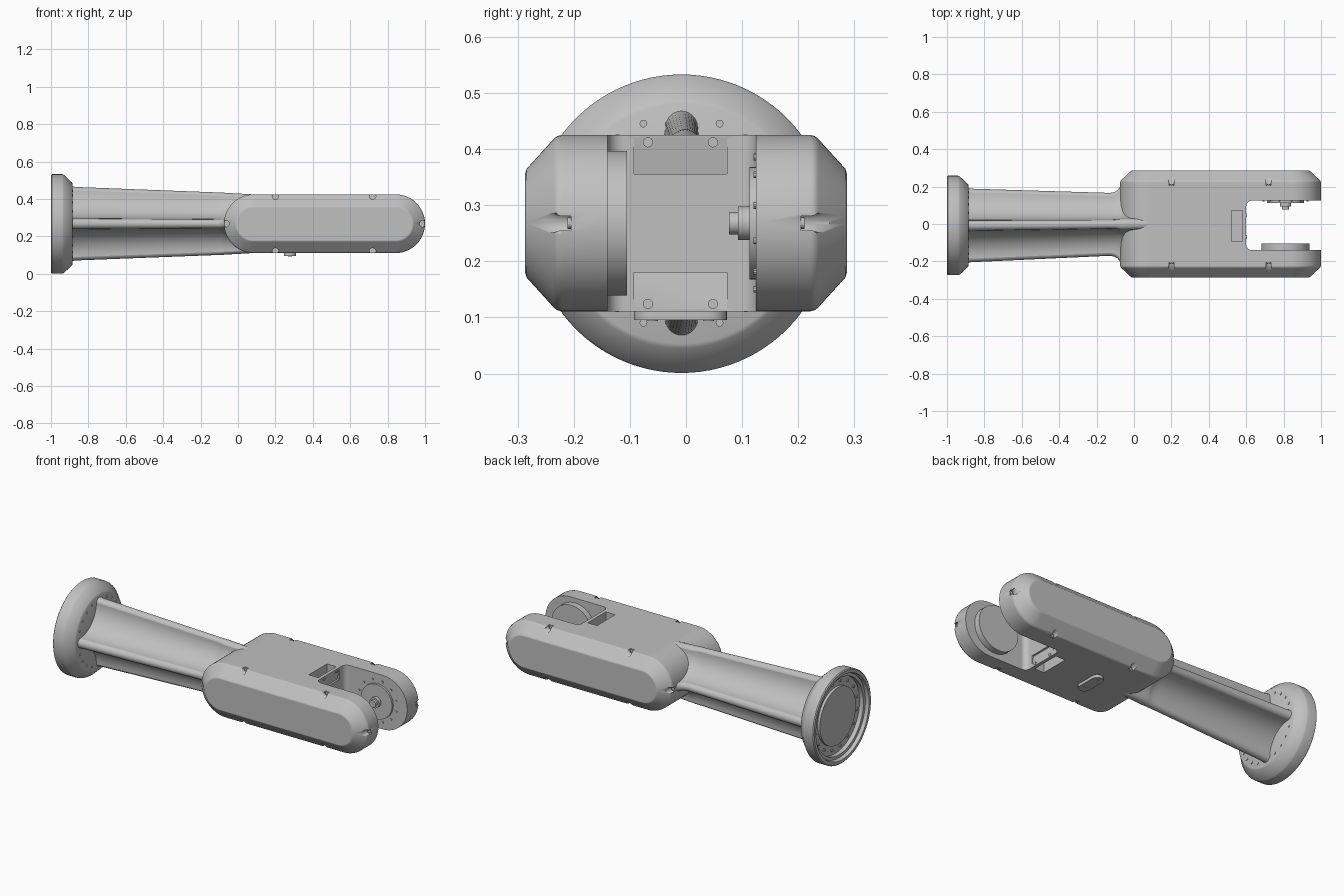
import bpy, bmesh, math
from math import sin, cos, pi
from mathutils import Matrix, Vector

cube = bpy.data.objects.get("Cube")
if cube:
    bpy.data.objects.remove(cube)

CZ = 0.268      # height of the arm axis
FY = -0.008     # sideways offset of the flange axis
HINGE = 0.81    # x of the fork hinge


def material(name, value):
    m = bpy.data.materials.new(name)
    m.use_nodes = True
    colour = (value, value, value, 1)
    m.diffuse_color = colour
    m.node_tree.nodes["Principled BSDF"].inputs["Base Color"].default_value = colour
    return m


grey = material("machine grey", 0.53)


def smooth(ob, angle=30):
    bpy.ops.object.select_all(action='DESELECT')
    ob.select_set(True)
    bpy.context.view_layer.objects.active = ob
    bpy.ops.object.shade_smooth_by_angle(angle=math.radians(angle))


def finish(name, bm):
    bmesh.ops.recalc_face_normals(bm, faces=bm.faces)
    me = bpy.data.meshes.new(name)
    bm.to_mesh(me)
    bm.free()
    ob = bpy.data.objects.new(name, me)
    bpy.context.collection.objects.link(ob)
    me.materials.append(grey)
    smooth(ob)
    return ob


def loft(bm, rings):
    """Skin a list of closed point loops and cap both ends."""
    loops = [[bm.verts.new(p) for p in ring] for ring in rings]
    n = len(loops[0])
    for a, b in zip(loops, loops[1:]):
        for i in range(n):
            j = (i + 1) % n
            bm.faces.new((a[i], a[j], b[j], b[i]))
    bm.faces.new(loops[0])
    bm.faces.new(loops[-1])


def add_cylinder(bm, start, end, r, segments=24):
    start, end = Vector(start), Vector(end)
    d = end - start
    rot = Vector((0, 0, 1)).rotation_difference(d).to_matrix().to_4x4()
    bmesh.ops.create_cone(bm, cap_ends=True, segments=segments, radius1=r, radius2=r,
                          depth=d.length, matrix=Matrix.Translation((start + end) / 2) @ rot)


def add_box(bm, lo, hi):
    lo, hi = Vector(lo), Vector(hi)
    m = Matrix.Translation((lo + hi) / 2) @ Matrix.Diagonal((*(hi - lo), 1))
    bmesh.ops.create_cube(bm, size=1, matrix=m)


def capsule(x0, x1, r, n=24):
    """Outline of a bar with round ends."""
    pts = [(x1 + r * sin(pi * i / n), r * cos(pi * i / n)) for i in range(n + 1)]
    return pts + [(x0 - r * sin(pi * i / n), -r * cos(pi * i / n)) for i in range(n + 1)]


def cut(ob, bm):
    cutter = finish("cutter", bm)
    mod = ob.modifiers.new("cut", 'BOOLEAN')
    mod.operation, mod.solver, mod.object = 'DIFFERENCE', 'EXACT', cutter
    smooth(ob)
    bpy.ops.object.modifier_apply(modifier=mod.name)
    bpy.data.objects.remove(cutter)


# Fork body: round-ended bar with chamfered, softened rims
half = [(0.287, 0.07), (0.284, 0.06), (0.236, 0.007), (0.23, 0.002), (0.222, 0)]
section = [(-y, i) for y, i in half] + [(y, i) for y, i in reversed(half)]
bm = bmesh.new()
loft(bm, [[(x, y, CZ + z) for x, z in capsule(0.082, 0.843, 0.157 - inset)]
          for y, inset in section])
body = finish("fork_body", bm)

# Open slot between the fork arms
bm = bmesh.new()
add_box(bm, (0.6, -0.14, -0.1), (1.2, 0.125, 0.7))
edges = [e for e in bm.edges if all(v.co.x < 0.7 for v in e.verts)
         and abs(e.verts[0].co.z - e.verts[1].co.z) > 0.1]
bmesh.ops.bevel(bm, geom=edges, offset=0.03, segments=6, affect='EDGES', profile=0.5)
cut(body, bm)

# Pockets behind the slot wall, and the slightly tilted wall plates in front of them
tilted = [(0.601, 0.157), (0.589, 0.088), (0.62, 0.088), (0.62, 0.157)]
for s in (1, -1):
    bm = bmesh.new()
    z0, z1 = sorted((CZ + s * 0.088, CZ + s * 0.25))
    add_box(bm, (0.52, -0.093, z0), (0.58, 0.073, z1))
    cut(body, bm)
    bm = bmesh.new()
    loft(bm, [[(x, y, CZ + s * z) for x, z in tilted] for y in (-0.093, 0.073)])
    cut(body, bm)

# Screw pockets around both rims, each with a screw
seats = [(x, CZ + s * 0.147) for x in (0.2, 0.72) for s in (1, -1)]
seats += [(-0.063, CZ), (0.988, CZ)]
pockets, screws = bmesh.new(), bmesh.new()
for x, z in seats:
    for s in (1, -1):
        add_cylinder(pockets, (x, s * 0.205, z), (x, s * 0.32, z), 0.017)
        add_cylinder(screws, (x, s * 0.2, z), (x, s * 0.211, z), 0.01, 12)
cut(body, pockets)
finish("rim_screws", screws)

# Keep the large faces of the cut body evenly shaded
even = body.modifiers.new("even shading", 'WEIGHTED_NORMAL')
even.weight = 100
even.keep_sharp = True

# Screws in the wall plates
bm = bmesh.new()
for s in (1, -1):
    for y in (-0.068, 0.048):
        add_cylinder(bm, (0.59, y, CZ + s * 0.144), (0.603, y, CZ + s * 0.144), 0.009, 16)
finish("wall_screws", bm)

# Hinge: drive disc on one arm, bearing plate and stub on the other
bm = bmesh.new()
add_cylinder(bm, (HINGE, -0.15, CZ), (HINGE, -0.105, CZ), 0.129, 64)
finish("drive_disc", bm)

bm = bmesh.new()
for y0, y1, r in ((0.113, 0.13, 0.1), (0.093, 0.12, 0.03), (0.077, 0.1, 0.02)):
    add_cylinder(bm, (HINGE, y0, CZ), (HINGE, y1, CZ), r, 48)
finish("bearing_stub", bm)

bm = bmesh.new()
for k in range(12):
    a = 2 * pi * (k + 0.5) / 12
    x, z = HINGE + 0.122 * cos(a), CZ + 0.122 * sin(a)
    add_cylinder(bm, (x, 0.12, z), (x, 0.13, z), 0.006, 10)
finish("bearing_screws", bm)

# Cover plate under the body
bm = bmesh.new()
outline = capsule(-0.06, 0.04, 0.033, 12)
loft(bm, [[(0.278 + v, u, z) for u, v in outline] for z in (0.095, 0.12)])
for y in (-0.06, 0.04):
    add_cylinder(bm, (0.278, y, 0.0935), (0.278, y, 0.1), 0.01, 12)
finish("under_plate", bm)


def star(x, size, widen=1.0):
    """Cross-section with four rounded ridges joined by concave arcs."""
    quarter = []
    for i in range(-6, 7):                      # rounded ridge tip
        a = pi / 2 * i / 7
        quarter.append((0.169 + 0.028 * cos(a), 0.028 * sin(a)))
    for i in range(17):                         # hollow between two ridges
        a = -pi / 2 - pi / 2 * i / 16
        quarter.append((0.178 + 0.15 * cos(a), 0.178 + 0.15 * sin(a)))
    ring = []
    for k in range(4):
        c, s = round(cos(k * pi / 2)), round(sin(k * pi / 2))
        ring += [(x, FY * min(1, 0.1 - x) + size * widen * (u * c - v * s),
                  CZ + size * (u * s + v * c)) for u, v in quarter]
    return ring


# Tapered ridged tube, flaring sideways where it meets the body
bm = bmesh.new()
loft(bm, [star(-0.9, 1.03), star(-0.88, 1.01), star(-0.87, 0.998), star(-0.5, 0.925),
          star(-0.13, 0.853), star(-0.105, 0.85, 1.03), star(-0.088, 0.846, 1.09),
          star(-0.078, 0.843, 1.18), star(-0.07, 0.84, 1.25), star(0.1, 0.79, 1.2)])
finish("ridged_tube", bm)

# Turned flange with a stepped recess in its back
profile = [(-0.97, 0.001), (-0.97, 0.165), (-0.955, 0.165), (-0.955, 0.22), (-0.98, 0.22),
           (-0.98, 0.238), (-1, 0.243), (-1, 0.26), (-0.995, 0.266), (-0.94, 0.266),
           (-0.932, 0.263), (-0.888, 0.222), (-0.884, 0.214), (-0.884, 0.001)]
bm = bmesh.new()
N = 96
loft(bm, [[(x, FY + r * cos(2 * pi * k / N), CZ - 0.001 + r * sin(2 * pi * k / N))
           for k in range(N)] for x, r in profile])
finish("end_flange", bm)

# Flange screws: a ring in the back recess, and four between each pair of ridges
bm = bmesh.new()
for k in range(16):
    a = 2 * pi * (k + 0.5) / 16
    y, z = FY + 0.193 * cos(a), CZ + 0.193 * sin(a)
    add_cylinder(bm, (-0.962, y, z), (-0.95, y, z), 0.008, 10)
for k in range(4):
    for step in (-1.5, -0.5, 0.5, 1.5):
        a = pi / 4 + k * pi / 2 + step * 0.28
        y, z = FY + 0.19 * cos(a), CZ + 0.19 * sin(a)
        add_cylinder(bm, (-0.89, y, z), (-0.881, y, z), 0.007, 10)
finish("flange_screws", bm)
